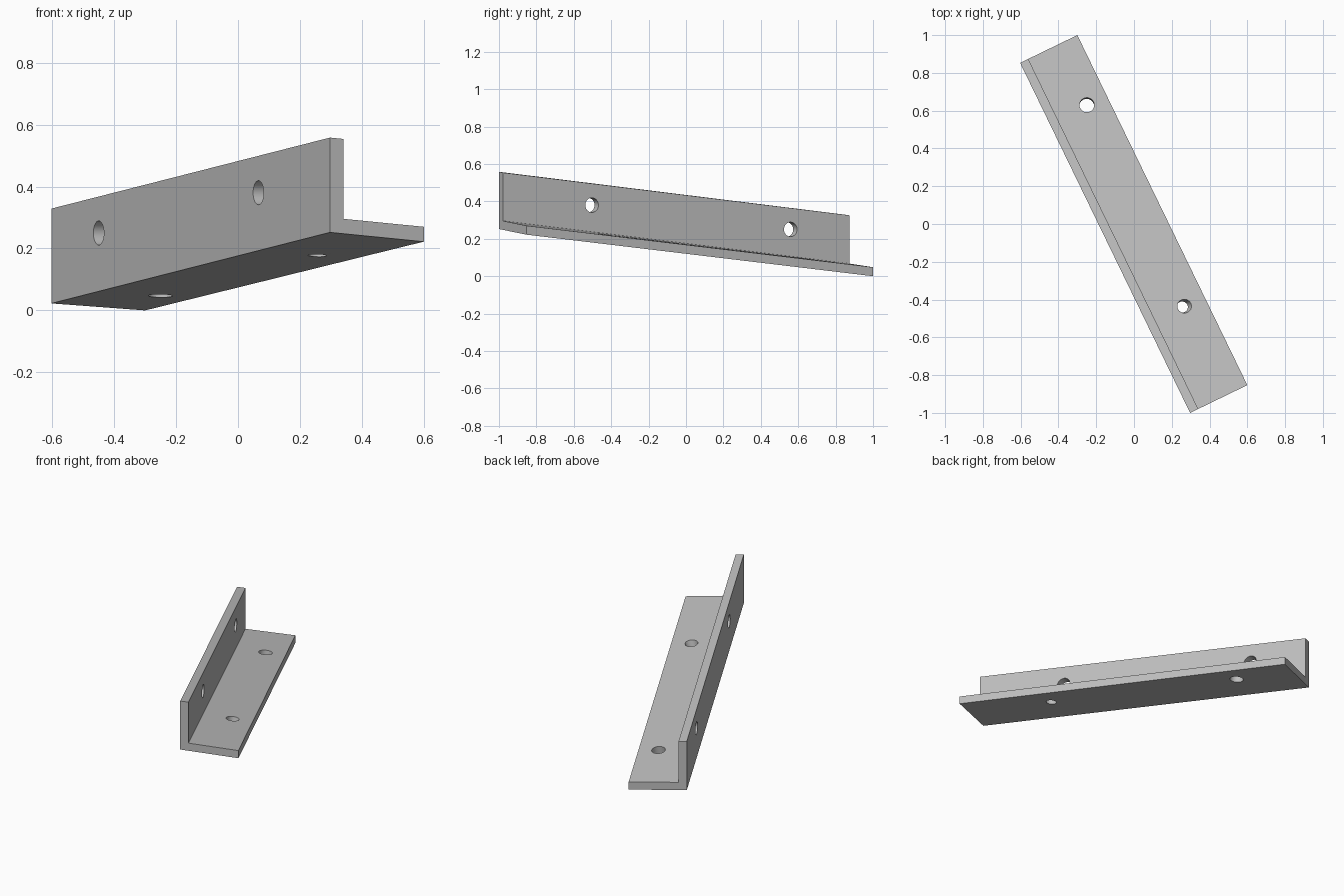
import bpy, bmesh
from mathutils import Vector

cube = bpy.data.objects.get("Cube")
if cube:
    bpy.data.objects.remove(cube)

ACROSS = Vector((0.303, 0.147, 0))   # plan direction from upright flange to free edge
HEIGHT, WALL, FLOOR = 0.306, 0.142, 0.048   # WALL is a fraction of the width

metal = bpy.data.materials.new("light grey metal")
metal.use_nodes = True
grey = (0.52, 0.52, 0.52, 1)
metal.diffuse_color = grey
metal.node_tree.nodes["Principled BSDF"].inputs["Base Color"].default_value = grey

# L-shaped cross-section: (fraction across, height)
PROFILE = [(0, 0), (1, 0), (1, FLOOR), (WALL, FLOOR), (WALL, HEIGHT), (0, HEIGHT)]


def ring(bm, corner, drop):
    """One end of the bar, leaning down towards its free edge."""
    return [bm.verts.new(corner + ACROSS * t + Vector((0, 0, h - drop * t)))
            for t, h in PROFILE]


# Angle bar
bm = bmesh.new()
low = ring(bm, Vector((-0.603, 0.853, 0.0226)), 0.0226)
high = ring(bm, Vector((0.297, -1.0, 0.252)), 0.030)
bm.faces.new(low)
bm.faces.new(high[::-1])
for i in range(len(PROFILE)):
    j = (i + 1) % len(PROFILE)
    bm.faces.new((low[i], high[i], high[j], low[j]))
bmesh.ops.recalc_face_normals(bm, faces=bm.faces)
mesh = bpy.data.meshes.new("angle_bar")
bm.to_mesh(mesh)
bm.free()
bar = bpy.data.objects.new("angle_bar", mesh)
bpy.context.collection.objects.link(bar)
mesh.materials.append(metal)


def drill(name, centre, axis, r_start=0.039, r_end=0.039):
    """Cut a round hole through the bar along the given axis."""
    bpy.ops.mesh.primitive_cone_add(
        vertices=32, radius1=r_start, radius2=r_end, depth=0.14, location=centre,
        rotation=Vector(axis).to_track_quat('Z', 'Y').to_euler())
    cutter = bpy.context.object
    cutter.name = name
    cutter.hide_render = True
    cutter.data.materials.append(metal)
    bpy.context.view_layer.objects.active = bar
    mod = bar.modifiers.new(name, 'BOOLEAN')
    mod.operation, mod.solver, mod.object = 'DIFFERENCE', 'EXACT', cutter
    bpy.ops.object.modifier_apply(modifier=name)
    bpy.data.objects.remove(cutter)


# Holes in the floor flange
drill("floor_hole_low", (-0.25, 0.627, 0.07), (0.02, 0.13, 1))
drill("floor_hole_high", (0.26, -0.437, 0.20), (0.25, 0.1, 1), 0.022, 0.044)

# Holes in the upright flange
half_wall = ACROSS * WALL / 2
drill("upright_hole_low", Vector((-0.45, 0.538, 0.25)) + half_wall, ACROSS)
drill("upright_hole_high", Vector((0.066, -0.524, 0.38)) + half_wall, ACROSS)

# Smooth hole walls, crisp bar edges
bpy.ops.object.select_all(action='DESELECT')
bar.select_set(True)
bpy.context.view_layer.objects.active = bar
bpy.ops.object.shade_smooth_by_angle()
